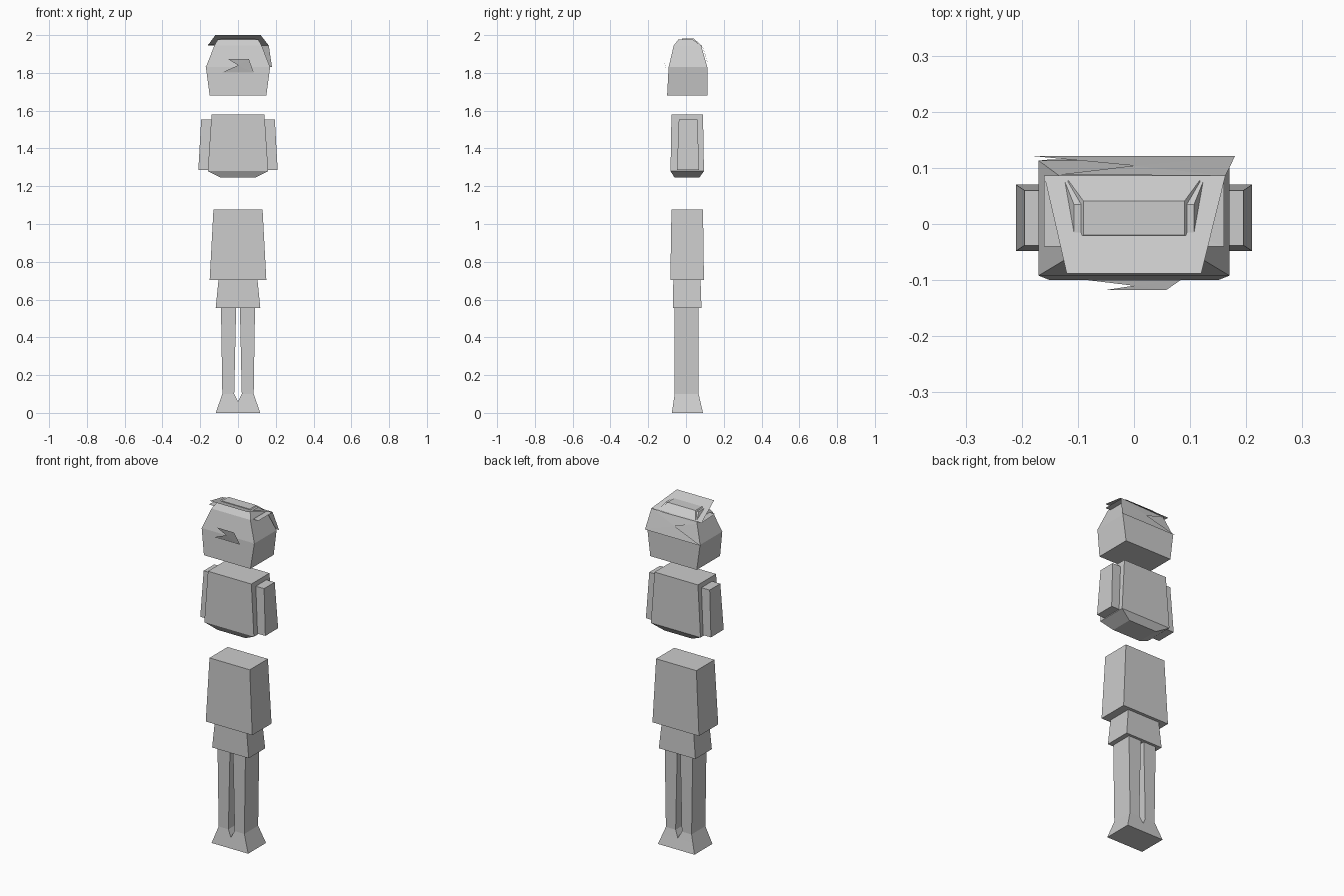
import bpy
import bmesh

cube = bpy.data.objects.get("Cube")
if cube:
    bpy.data.objects.remove(cube, do_unlink=True)

GREY = (0.6, 0.6, 0.6, 1)
mat = bpy.data.materials.new("plain grey")
mat.use_nodes = True
mat.diffuse_color = GREY
mat.node_tree.nodes["Principled BSDF"].inputs["Base Color"].default_value = GREY


def finish(name, bm):
    mesh = bpy.data.meshes.new(name)
    bm.to_mesh(mesh)
    bm.free()
    mesh.materials.append(mat)
    obj = bpy.data.objects.new(name, mesh)
    bpy.context.collection.objects.link(obj)
    return obj


def loft(name, rings, flare=0):
    """Box through rings (x0, x1, y0, y1, z); flare widens the back edge."""
    bm = bmesh.new()
    loops = []
    for x0, x1, y0, y1, z in rings:
        corners = ((x0, y0), (x1, y0), (x1 + flare, y1), (x0 - flare, y1))
        loops.append([bm.verts.new((x, y, z)) for x, y in corners])
    for low, high in zip(loops, loops[1:]):
        for i in range(4):
            j = (i + 1) % 4
            bm.faces.new((low[i], low[j], high[j], high[i]))
    bm.faces.new(loops[0][::-1])
    bm.faces.new(loops[-1])
    bmesh.ops.recalc_face_normals(bm, faces=bm.faces)
    return finish(name, bm)


def block(name, rings, flare=0):
    """Loft centred on x, rings (half_width, y0, y1, z)."""
    return loft(name, [(-w, w, y0, y1, z) for w, y0, y1, z in rings], flare)


def sheet(name, points):
    bm = bmesh.new()
    bm.faces.new([bm.verts.new(p) for p in points])
    bmesh.ops.triangulate(bm, faces=bm.faces)
    return finish(name, bm)


# Legs and flared feet, joined below the gap
for side, s in (("left", 1), ("right", -1)):
    def half(rings):
        return [(*sorted((s * a, s * b)), y0, y1, z) for a, b, y0, y1, z in rings]
    loft(side + "_leg", half([(0.02, 0.083, -0.06, 0.067, 0.1),
                              (0.01, 0.09, -0.06, 0.067, 0.555)]))
    loft(side + "_foot", half([(0, 0.118, -0.075, 0.09, 0),
                               (0, 0.097, -0.066, 0.076, 0.06),
                               (0.02, 0.083, -0.06, 0.067, 0.1)]))
    loft(side + "_arm", half([(0.13, 0.21, -0.048, 0.07, 1.285),
                              (0.13, 0.195, -0.038, 0.06, 1.553)]))

# Clothes and body
block("skirt", [(0.118, -0.07, 0.082, 0.555), (0.103, -0.067, 0.077, 0.705)])
block("coat", [(0.15, -0.083, 0.095, 0.703), (0.13, -0.077, 0.09, 1.077)])
block("torso", [(0.09, -0.06, 0.07, 1.245), (0.16, -0.082, 0.095, 1.28),
                (0.14, -0.077, 0.09, 1.58)])

# Head with a small raised crown
block("head", [(0.15, -0.1, 0.115, 1.68), (0.17, -0.092, 0.113, 1.83),
               (0.125, -0.065, 0.08, 1.945)])
block("crown", [(0.125, -0.065, 0.08, 1.945), (0.107, -0.04, 0.035, 1.977)])

# Thin hair pieces on top and behind
sheet("hair_top", [(-0.12, -0.088, 2.0), (0.12, -0.088, 2.0),
                   (0.163, 0.086, 1.945), (-0.16, 0.086, 1.945)])
sheet("hair_under", [(-0.16, -0.04, 1.95), (0.16, -0.04, 1.94),
                     (0.16, 0.085, 1.94), (-0.16, 0.085, 1.945)])
sheet("hair_back", [(0.18, 0.121, 1.83), (-0.18, 0.121, 1.83), (0, 0.104, 1.89),
                    (-0.135, 0.088, 1.935), (0.163, 0.086, 1.945)])
block("hair_bump", [(0.118, -0.022, 0.079, 1.948), (0.09, -0.02, 0.041, 1.982)])

# Notched flap on the face
sheet("face_flap", [(-0.083, -0.1, 1.803), (0.083, -0.1, 1.803), (0.057, -0.118, 1.874),
                    (-0.053, -0.118, 1.874), (0, -0.11, 1.84)])
